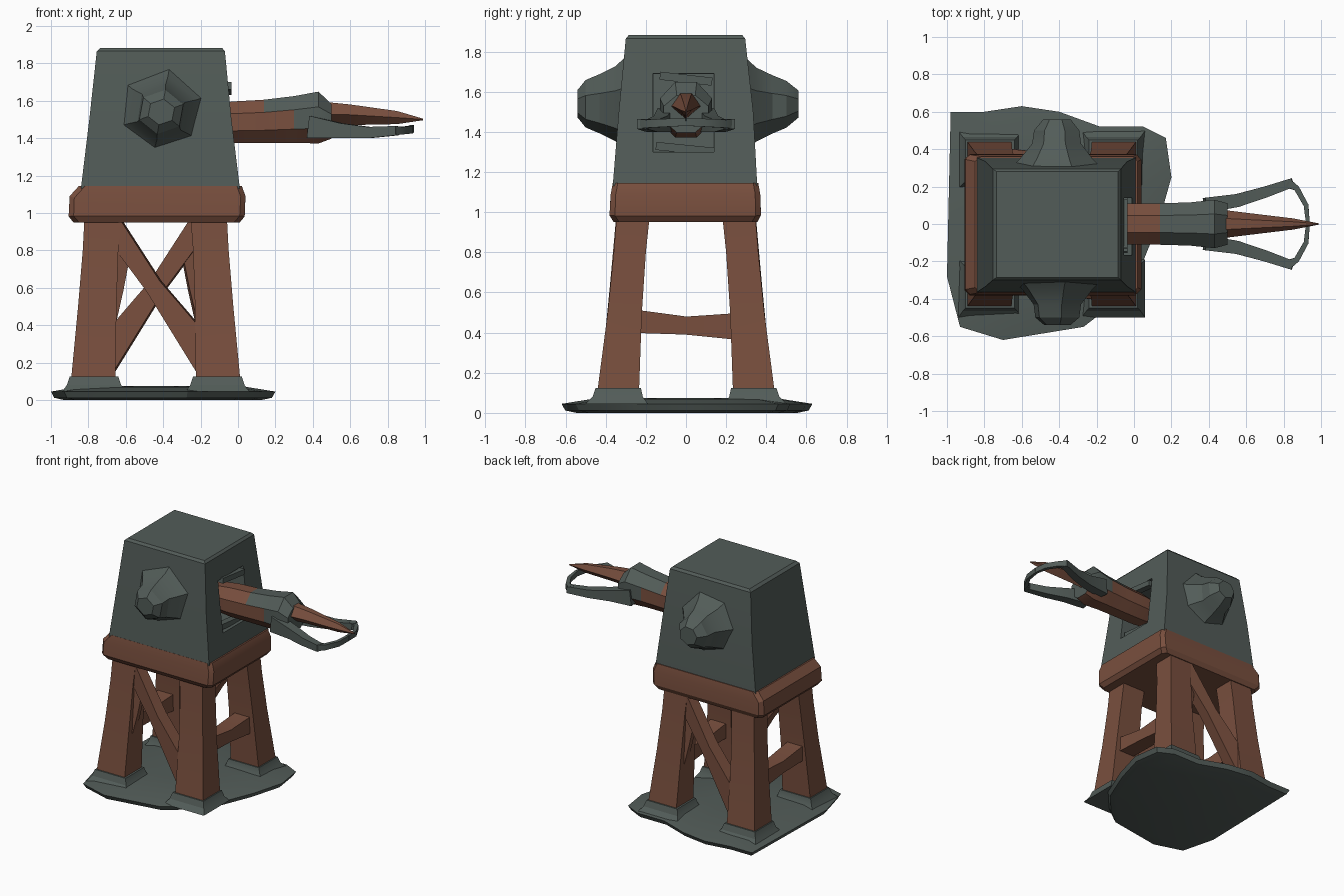
import bpy, bmesh, math
from mathutils import Vector

if "Cube" in bpy.data.objects:
    bpy.data.objects.remove(bpy.data.objects["Cube"])


def material(name, rgb):
    m = bpy.data.materials.new(name)
    m.diffuse_color = (*rgb, 1)
    m.use_nodes = True
    m.node_tree.nodes["Principled BSDF"].inputs["Base Color"].default_value = m.diffuse_color
    return m


GREY = material("weathered grey", (0.085, 0.107, 0.098))
BROWN = material("red brown wood", (0.19, 0.078, 0.048))


def finish(name, bm, mats, rule=None, angle=25):
    """Turn a bmesh into an object, painting faces by a rule on their centre."""
    bmesh.ops.recalc_face_normals(bm, faces=bm.faces)
    if rule:
        for f in bm.faces:
            f.material_index = rule(f.calc_center_median(), f.normal)
    me = bpy.data.meshes.new(name)
    bm.to_mesh(me)
    bm.free()
    for m in mats:
        me.materials.append(m)
    ob = bpy.data.objects.new(name, me)
    bpy.context.collection.objects.link(ob)
    bpy.ops.object.select_all(action='DESELECT')
    ob.select_set(True)
    bpy.context.view_layer.objects.active = ob
    bpy.ops.object.shade_smooth_by_angle(angle=math.radians(angle))
    return ob


def loft_bm(rings):
    bm = bmesh.new()
    vs = [[bm.verts.new(p) for p in r] for r in rings]
    n = len(vs[0])
    for a, b in zip(vs, vs[1:]):
        for i in range(n):
            j = (i + 1) % n
            bm.faces.new((a[i], a[j], b[j], b[i]))
    bm.faces.new(vs[0][::-1])
    bm.faces.new(vs[-1])
    return bm


def loft(name, rings, mats, rule=None):
    return finish(name, loft_bm(rings), mats, rule)


def rect(x0, x1, y0, y1, z):
    return [(x0, y0, z), (x1, y0, z), (x1, y1, z), (x0, y1, z)]


def beam(name, path, mat, up=(0, 0, 1)):
    """Square bar through (point, half width, half height) stations."""
    rings = []
    for i, (p, w, h) in enumerate(path):
        a = Vector(path[max(i - 1, 0)][0])
        b = Vector(path[min(i + 1, len(path) - 1)][0])
        d = (b - a).normalized()
        s = d.cross(Vector(up)).normalized()
        u = s.cross(d)
        p = Vector(p)
        rings.append([p + s * w * i_ + u * h * j_
                      for i_, j_ in ((-1, -1), (1, -1), (1, 1), (-1, 1))])
    return loft(name, rings, [mat])


# Ground patch with a thin ragged rim and a slight mound
outline = [(-.98, .6), (-.8, .6), (-.6, .63), (-.4, .6), (-.18, .52), (.05, .52),
           (.17, .46), (.2, .25), (.13, 0), (.02, -.27), (-.14, -.45), (-.27, -.55),
           (-.7, -.62), (-.93, -.55), (-1, -.28)]


def patch(s, z):
    return [(-.42 + (x + .42) * s, y * s, z) for x, y in outline]


loft("ground_patch", [patch(.88, 0), patch(.97, .012), patch(1, .045), patch(.75, .07),
                      patch(.3, .075)], [GREY])

# Four splayed legs, each with a grey foot
for sx, tag in ((-1, "left"), (1, "right")):
    for sy, side in ((-1, "front"), (1, "back")):
        def ring(z, xo, xi, yo, yi):
            return rect(*sorted((-.44 + sx * xo, -.44 + sx * xi)),
                        *sorted((sy * yo, sy * yi)), z)
        loft(f"{side}_{tag}_leg", [ring(.08, .455, .215, .445, .235),
                                   ring(.5, .415, .21, .39, .22),
                                   ring(.8, .39, .2, .36, .2),
                                   ring(.99, .38, .185, .345, .18)], [BROWN])
        loft(f"{side}_{tag}_foot", [ring(.045, .5, .16, .5, .19),
                                    ring(.08, .475, .185, .465, .215),
                                    ring(.125, .46, .2, .45, .225)], [GREY])

# Diagonal brace and short stub on front and back, crossing in elevation
for s, side in ((1, "front"), (-1, "back")):
    def at(x, y, z):
        return (-.44 + s * (x + .44), s * y, z)
    beam(f"{side}_diagonal_brace", [(at(-.7, -.3, .97), .04, .06),
                                    (at(-.45, -.33, .61), .045, .045),
                                    (at(-.15, -.36, .2), .05, .085)], BROWN)
    beam(f"{side}_stub_brace", [(at(-.71, -.33, .45), .035, .06),
                                (at(-.66, -.32, .6), .03, .045),
                                (at(-.6, -.31, .83), .025, .03)], BROWN)

# Cross beams joining the legs on both sides
for x, side in ((-.77, "left"), (-.12, "right")):
    beam(f"{side}_cross_beam", [((x, -.3, .46), .065, .06), ((x, 0, .435), .06, .045),
                                ((x, .3, .43), .065, .07)], BROWN)

# Wooden deck under the housing
bm = loft_bm([rect(-.88, .01, -.36, .355, .95), rect(-.905, .035, -.38, .372, .98),
              rect(-.9, .04, -.375, .37, 1.09), rect(-.85, .02, -.365, .36, 1.145)])
bmesh.ops.bevel(bm, geom=[e for e in bm.edges if abs(e.verts[0].co.z - e.verts[1].co.z) > .02],
                offset=.025, segments=1, affect='EDGES')
finish("deck", bm, [BROWN])

# Tapered housing with a recessed opening on the +x side
bm = loft_bm([rect(-.84, .01, -.365, .355, 1.13), rect(-.795, -.035, -.335, .335, 1.5),
              rect(-.755, -.07, -.3, .295, 1.865), rect(-.735, -.085, -.285, .28, 1.882)])
bm.normal_update()
lower, upper = sorted((f for f in bm.faces if f.normal.x > .9),
                      key=lambda f: f.calc_center_median().z)[:2]
res = bmesh.ops.inset_region(bm, faces=[lower, upper], thickness=.05)
hole = [lower, upper]
zs = {}
for v in {v for f in hole for v in f.verts}:
    zs[v] = v.co.z
lo, hi = min(zs.values()), max(zs.values())
for v, z in zs.items():
    v.co.z = 1.3 if z < lo + .05 else 1.69 if z > hi - .05 else 1.5
    v.co.y = -.165 if v.co.y < 0 else .14
    v.co.x = -.035 - (v.co.z - 1.5) * (.1 if v.co.z > 1.5 else .12)
bmesh.ops.inset_region(bm, faces=hole, thickness=.004)
for v in {v for f in hole for v in f.verts}:
    v.co.x -= .28
finish("housing", bm, [GREY])

# Side bosses: a flared base and a faceted knob
for s, side, n, tip in ((-1, "front", 6, .54), (1, "back", 7, .56)):
    stations = [(.3, .25, .24), (.35, .2, .19), (.43, .135, .15), (.5, .125, .12), (tip, .075, .07)]
    rings = []
    for y, rx, rz in stations:
        t = [2 * math.pi * i / n + .35 for i in range(n)]
        rings.append([(-.41 + rx * math.cos(a), s * y, 1.54 + rz * math.sin(a)) for a in t])
    loft(f"{side}_boss", rings, [GREY])

# Launcher barrel: brown below, grey on the upper front part
prof = [(-.2, 1.48, .10, .1), (-.03, 1.485, .12, .12), (.14, 1.49, .12, .125),
        (.3, 1.5, .125, .135), (.43, 1.51, .14, .15), (.5, 1.49, .12, .1)]
rings = [[(x, hy * math.cos(a), zc + hz * math.sin(a))
          for a in [math.pi / 8 + i * math.pi / 4 for i in range(8)]]
         for x, zc, hy, hz in prof]
loft("launcher_barrel", rings, [BROWN, GREY],
     lambda c, n: 1 if (c.x > .14 and c.z > 1.55) or (c.x > .3 and c.z > 1.45) else 0)

# Long pointed bolt
loft("bolt", [[(x, hy * c, z + hz * d) for c, d in ((1, 0), (.4, 1), (-.4, 1), (-1, 0), (0, -1))]
              for x, z, hy, hz in ((.4, 1.53, .085, .07), (.6, 1.525, .06, .055),
                                   (.85, 1.51, .03, .035), (.99, 1.5, .003, .004))], [BROWN])

# Spreading prongs and the thin band closing the front
for s, side in ((-1, "front"), (1, "back")):
    beam(f"{side}_prong", [((.38, s * .1, 1.46), .04, .06), ((.55, s * .125, 1.44), .035, .04),
                           ((.7, s * .17, 1.43), .03, .03), ((.85, s * .222, 1.44), .024, .025)], GREY)
    beam(f"{side}_band", [((.82, s * .22, 1.44), .025, .025), ((.87, s * .19, 1.44), .015, .02),
                          ((.92, s * .1, 1.445), .013, .02), ((.93, 0, 1.45), .01, .02)], GREY)
# Small crosspieces framing the opening
for z, w in ((1.31, .15), (1.66, .13)):
    beam("opening_crosspiece", [((-.06, -w, z + .02), .025, .02),
                                ((-.06, w, z - .01), .025, .02)], GREY)
